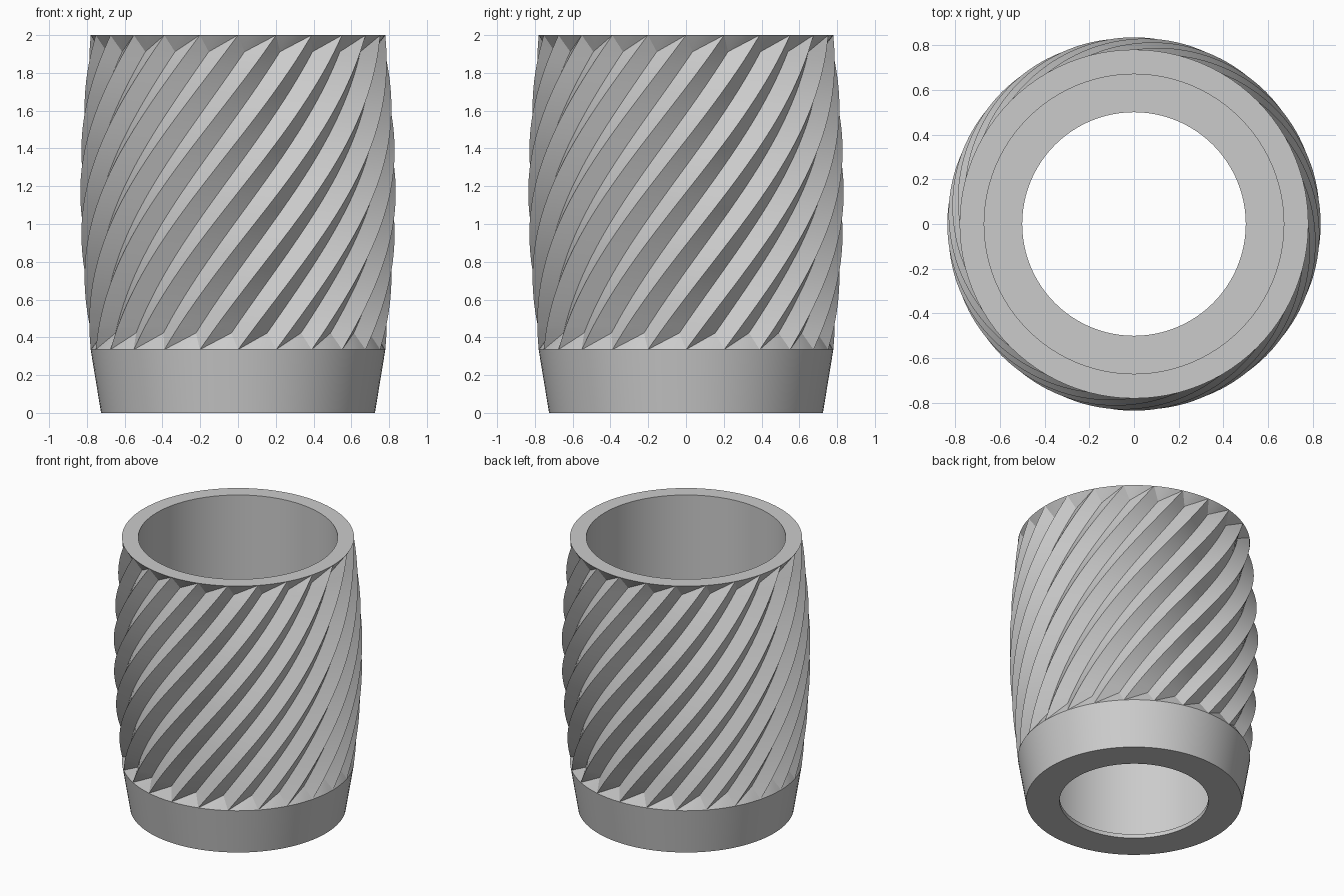
import bpy, bmesh, math

cube = bpy.data.objects.get("Cube")
if cube:
    bpy.data.objects.remove(cube, do_unlink=True)

TEETH = 24
PER = 4                      # rim segments per ridge
SEGS = TEETH * PER
Z0, Z1 = 0.335, 2.0          # grip zone
TWIST = math.pi / 2
DEPTH = 0.06
LEAD = 0.088                 # height of the groove run-outs
RINGS = 40

bm = bmesh.new()


def point(r, a, z):
    return bm.verts.new((r * math.cos(a), r * math.sin(a), z))


def circle(r, z):
    return [point(r, math.tau * i / SEGS, z) for i in range(SEGS)]


def bridge(low, high):
    n = len(low)
    for i in range(n):
        j = (i + 1) % n
        bm.faces.new((low[i], low[j], high[j], high[i]))


def ridge_ring(z):
    # alternating crest and groove points, turned with height
    t = (z - Z0) / (Z1 - Z0)
    r = 0.78 + 0.055 * math.sin(math.pi * t)
    step = math.pi / TEETH
    return [point(r - DEPTH * (i % 2), i * step + TWIST * t, z)
            for i in range(2 * TEETH)]


def run_out(rim, ring, shift):
    # close each groove with a fan between the round rim and the ridges
    for k in range(TEETH):
        arc = [rim[(k * PER + i + shift) % SEGS] for i in range(PER + 1)]
        crest, groove = ring[2 * k], ring[2 * k + 1]
        following = ring[(2 * k + 2) % len(ring)]
        for a, b in zip(arc, arc[1:]):
            bm.faces.new((a, b, groove))
        bm.faces.new((arc[0], groove, crest))
        bm.faces.new((arc[-1], following, groove))


# tapered base, floor with round opening, bore and top rim
foot = circle(0.725, 0)
collar = circle(0.78, Z0)
rim = circle(0.78, Z1)
bore_top = circle(0.67, Z1)
bore_floor = circle(0.67, 0.03)
hole_top = circle(0.5, 0.03)
hole_bottom = circle(0.5, 0)
bridge(foot, collar)
loops = [rim, bore_top, bore_floor, hole_top, hole_bottom, foot]
for low, high in zip(loops, loops[1:]):
    bridge(low, high)

# twisted ridges
span = Z1 - Z0 - 2 * LEAD
rings = [ridge_ring(Z0 + LEAD + span * i / RINGS) for i in range(RINGS + 1)]
for low, high in zip(rings, rings[1:]):
    bridge(low, high)
run_out(collar, rings[0], 0)
run_out(rim, rings[-1], round(TWIST / math.tau * SEGS))

bmesh.ops.recalc_face_normals(bm, faces=bm.faces)
mesh = bpy.data.meshes.new("ridged_sleeve")
bm.to_mesh(mesh)
bm.free()
sleeve = bpy.data.objects.new("ridged_sleeve", mesh)
bpy.context.collection.objects.link(sleeve)

# plain grey finish
grey = bpy.data.materials.new("light_grey")
grey.use_nodes = True
colour = (0.6, 0.6, 0.6, 1)
grey.diffuse_color = colour
grey.node_tree.nodes["Principled BSDF"].inputs["Base Color"].default_value = colour
mesh.materials.append(grey)

bpy.ops.object.select_all(action="DESELECT")
sleeve.select_set(True)
bpy.context.view_layer.objects.active = sleeve
bpy.ops.object.shade_smooth_by_angle(angle=math.radians(25))
